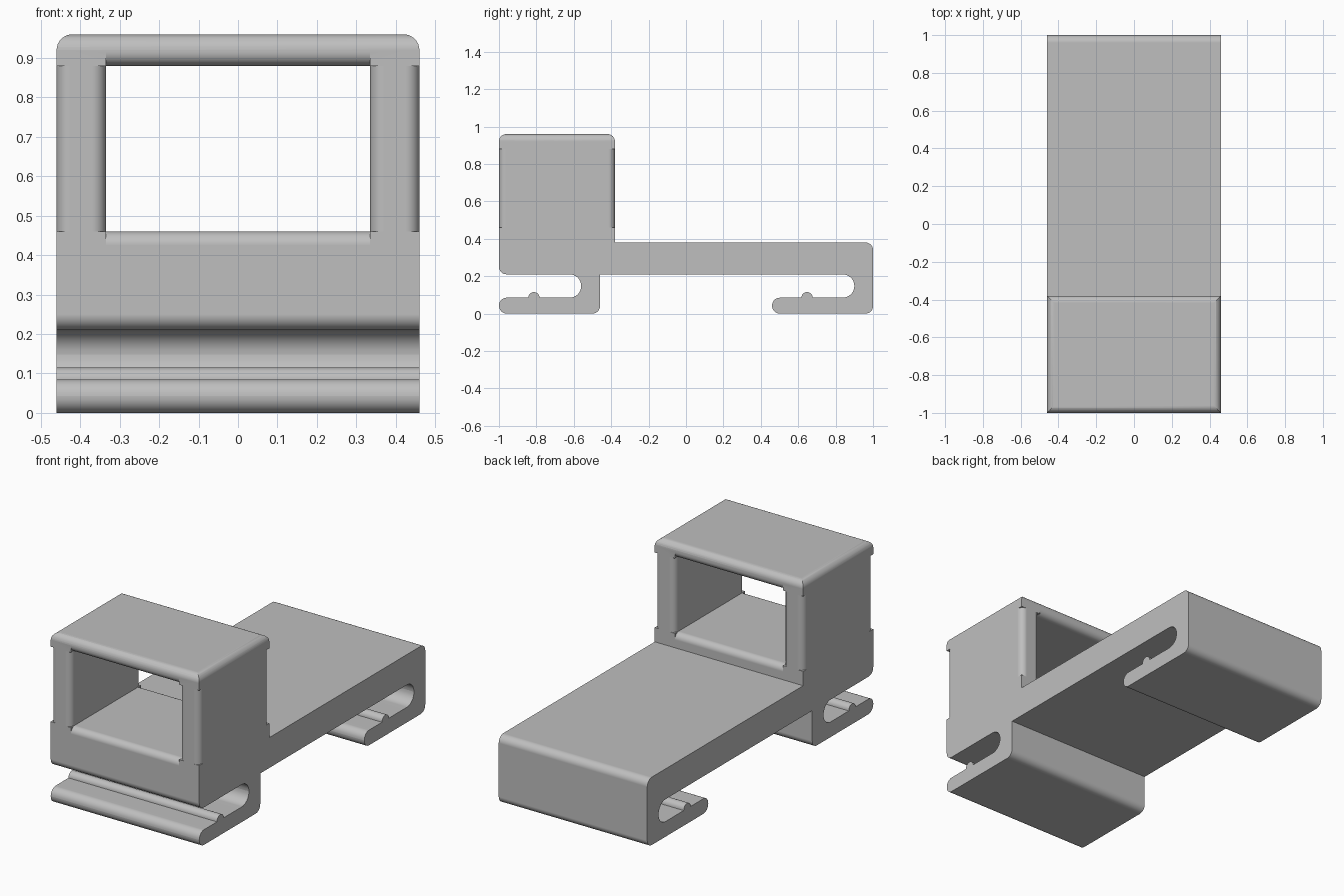
import bpy, bmesh
from math import sin, cos, pi
from mathutils import Vector

if "Cube" in bpy.data.objects:
    bpy.data.objects.remove(bpy.data.objects["Cube"], do_unlink=True)

HALF = 0.46                    # half width of the whole clip
FRONT, BACK = -1.0, -0.38      # housing depth range
TOP, DECK, UNDER = 0.96, 0.38, 0.21
OPEN_X, OPEN_LO, OPEN_HI = 0.335, 0.46, 0.88
ROUND, RIM = 0.04, 0.035

grey = bpy.data.materials.new("plain_grey")
grey.use_nodes = True
colour = (0.52, 0.52, 0.52, 1)
grey.diffuse_color = colour
grey.node_tree.nodes["Principled BSDF"].inputs["Base Color"].default_value = colour


def rounded(corners, steps=8):
    """Outline through (u, v, radius) right-angled corners."""
    out = []
    for i, (u, v, r) in enumerate(corners):
        p = Vector((u, v))
        if r == 0:
            out.append(p)
            continue
        a = (Vector(corners[i - 1][:2]) - p).normalized() * r
        b = (Vector(corners[(i + 1) % len(corners)][:2]) - p).normalized() * r
        for k in range(steps + 1):
            t = k / steps * pi / 2
            out.append(p + a * (1 - sin(t)) + b * (1 - cos(t)))
    return out


def prism(name, outline, axis, lo, hi):
    """Extrude a 2D outline along an axis (0 = x, 1 = y, 2 = z)."""
    def place(p, w):
        return [(w, p[0], p[1]), (p[0], w, p[1]), (p[0], p[1], w)][axis]
    bm = bmesh.new()
    face = bm.faces.new([bm.verts.new(place(p, lo)) for p in outline])
    geom = bmesh.ops.extrude_face_region(bm, geom=[face])["geom"]
    shift = Vector(place((0, 0), hi - lo))
    bmesh.ops.translate(bm, vec=shift, verts=[g for g in geom if isinstance(g, bmesh.types.BMVert)])
    bmesh.ops.recalc_face_normals(bm, faces=bm.faces)
    mesh = bpy.data.meshes.new(name)
    bm.to_mesh(mesh)
    bm.free()
    mesh.materials.append(grey)
    obj = bpy.data.objects.new(name, mesh)
    bpy.context.collection.objects.link(obj)
    return obj


def fillet(u, v, su, sv, r, axis, lo, hi):
    """Cutter that rounds the edge at (u, v); su, sv point into the solid."""
    e = 0.02
    pts = [(u - su * e, v - sv * e), (u + su * r, v - sv * e)]
    for k in range(9):
        t = k / 8 * pi / 2
        pts.append((u + su * r * (1 - sin(t)), v + sv * r * (1 - cos(t))))
    pts.append((u - su * e, v + sv * r))
    return prism("edge_cutter", pts, axis, lo, hi)


def hook(tip):
    """Slot, ridge and lip of one hook, starting at its open end."""
    end, ridge, lip = tip + 0.44, tip + 0.187, 0.085
    return [(end, UNDER, 0.0624), (end, lip, 0.0624),
            (ridge + 0.03, lip, 0), (ridge + 0.03, lip + 0.03, 0.0299),
            (ridge - 0.03, lip + 0.03, 0.0299), (ridge - 0.03, lip, 0),
            (tip, lip, 0.042), (tip, 0, 0.042), (tip + 0.54, 0, ROUND)]


# Body: side profile with housing, deck and two hooks
profile = [(FRONT, TOP, ROUND), (FRONT, UNDER, ROUND)]
profile += hook(FRONT) + [(FRONT + 0.54, UNDER, 0)] + hook(0.46)
profile += [(1, DECK, ROUND), (BACK, DECK, 0), (BACK, TOP, ROUND)]
body = prism("clip_body", rounded(profile), 0, -HALF, HALF)

# Opening through the housing
cutters = [prism("opening_cutter", [(-OPEN_X, OPEN_LO), (OPEN_X, OPEN_LO),
                                    (OPEN_X, OPEN_HI), (-OPEN_X, OPEN_HI)],
                 1, FRONT - 0.1, BACK + 0.1)]

# Rounded roof sides, opening rims and pillar edges
for s in (-1, 1):
    cutters.append(fillet(s * HALF, TOP, -s, -1, ROUND, 1, FRONT - 0.1, BACK + 0.1))
for y, inward in ((FRONT, 1), (BACK, -1)):
    cutters.append(fillet(y, OPEN_LO, inward, -1, RIM, 0, -OPEN_X, OPEN_X))
    cutters.append(fillet(y, OPEN_HI, inward, 1, RIM, 0, -OPEN_X, OPEN_X))
    for s in (-1, 1):
        cutters.append(fillet(s * HALF, y, -s, inward, RIM, 2, OPEN_LO, OPEN_HI))
        cutters.append(fillet(s * OPEN_X, y, s, inward, RIM, 2, OPEN_LO, OPEN_HI))

bpy.ops.object.select_all(action="DESELECT")
body.select_set(True)
bpy.context.view_layer.objects.active = body
for cutter in cutters:
    cutter.hide_render = True
    mod = body.modifiers.new("cut", "BOOLEAN")
    mod.operation, mod.solver, mod.object = "DIFFERENCE", "EXACT", cutter
    bpy.ops.object.modifier_apply(modifier=mod.name)
    bpy.data.objects.remove(cutter, do_unlink=True)

# Smooth rounds with crisp corners and flat faces
bpy.ops.object.shade_smooth_by_angle(angle=pi / 6)
weighted = body.modifiers.new("flat_normals", "WEIGHTED_NORMAL")
weighted.keep_sharp = True
